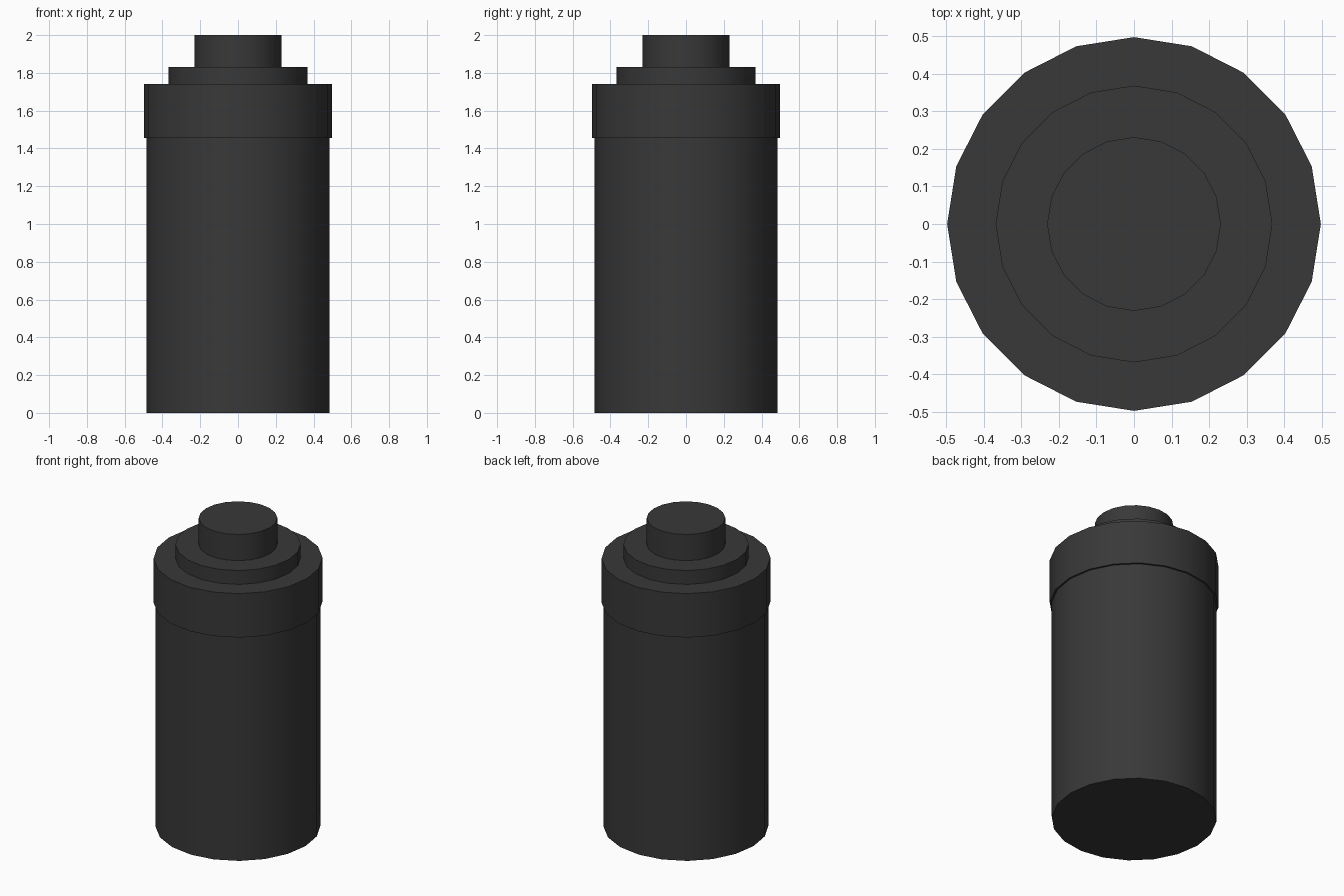
import bpy
import math

if "Cube" in bpy.data.objects:
    bpy.data.objects.remove(bpy.data.objects["Cube"])

SIDES = 20

dark = bpy.data.materials.new("dark_grey")
dark.diffuse_color = (0.04, 0.04, 0.04, 1)
dark.use_nodes = True
dark.node_tree.nodes["Principled BSDF"].inputs["Base Color"].default_value = dark.diffuse_color


def cylinder(name, radius, bottom, top):
    bpy.ops.mesh.primitive_cylinder_add(
        vertices=SIDES, radius=radius, depth=top - bottom,
        location=(0, 0, (bottom + top) / 2))
    obj = bpy.context.object
    obj.name = name
    obj.data.materials.append(dark)
    bpy.ops.object.shade_smooth_by_angle(angle=math.radians(30))
    return obj


# Stacked canister: main body, wider collar, stepped cap and top button
cylinder("body", 0.485, 0.0, 1.455)
cylinder("collar", 0.497, 1.455, 1.74)
cylinder("cap_step", 0.368, 1.74, 1.83)
cylinder("top_button", 0.231, 1.83, 2.0)
